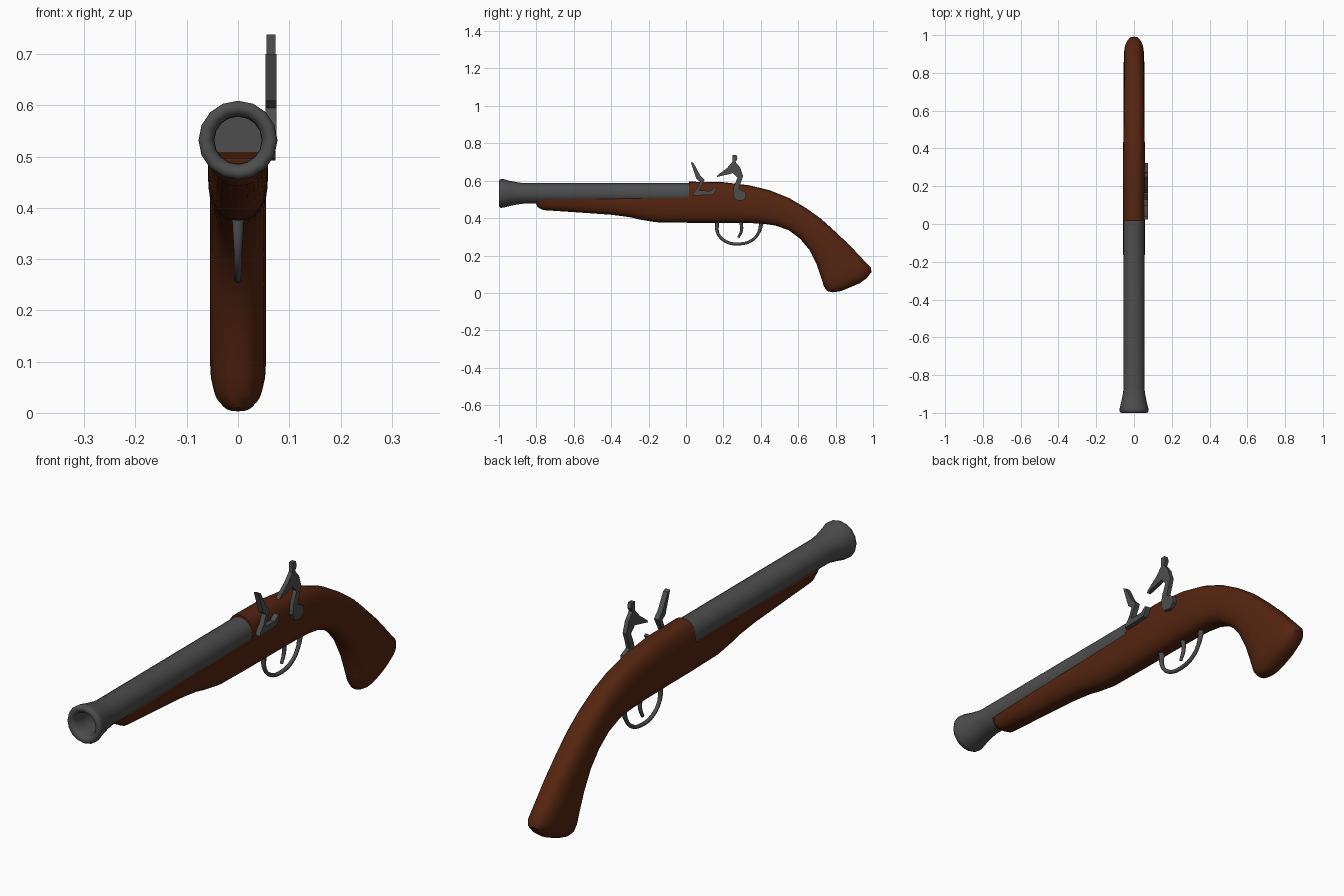
import bpy, bmesh
from math import sin, cos, pi, radians
from mathutils import Vector

cube = bpy.data.objects.get("Cube")
if cube:
    bpy.data.objects.remove(cube)


def material(name, rgb):
    mat = bpy.data.materials.new(name)
    mat.use_nodes = True
    mat.diffuse_color = (*rgb, 1)
    mat.node_tree.nodes["Principled BSDF"].inputs["Base Color"].default_value = (*rgb, 1)
    return mat


wood = material("dark_walnut", (0.09, 0.018, 0.005))
steel = material("gun_steel", (0.075, 0.075, 0.075))


def finish(name, bm, mat, angle=40):
    bmesh.ops.remove_doubles(bm, verts=bm.verts, dist=0.0002)
    bmesh.ops.recalc_face_normals(bm, faces=bm.faces)
    mesh = bpy.data.meshes.new(name)
    bm.to_mesh(mesh)
    bm.free()
    mesh.materials.append(mat)
    obj = bpy.data.objects.new(name, mesh)
    bpy.context.collection.objects.link(obj)
    bpy.ops.object.select_all(action="DESELECT")
    obj.select_set(True)
    bpy.context.view_layer.objects.active = obj
    bpy.ops.object.shade_smooth_by_angle(angle=radians(angle))
    return obj


def loft(name, rings, mat, angle=40):
    """Skin a list of equal closed rings and cap both ends."""
    bm = bmesh.new()
    loops = [[bm.verts.new(p) for p in ring] for ring in rings]
    for a, b in zip(loops, loops[1:]):
        for i in range(len(a)):
            j = (i + 1) % len(a)
            bm.faces.new((a[i], a[j], b[j], b[i]))
    bm.faces.new(loops[0])
    bm.faces.new(loops[-1])
    return finish(name, bm, mat, angle)


def power(v, e):
    return abs(v) ** e * (1 if v >= 0 else -1)


def stock_ring(bottom, top, half, clip=None, sides=24):
    """Rounded-box section spanning a lower and an upper outline point."""
    b, t = Vector((0, *bottom)), Vector((0, *top))
    mid, up = (b + t) / 2, (t - b) / 2
    ring = []
    for i in range(sides):
        a = 2 * pi * i / sides
        p = mid + up * power(sin(a), 0.75)
        p.x = half * power(cos(a), 0.75)
        if clip is not None:
            p.z = min(p.z, clip)
        ring.append(p)
    return ring


# Stock: open fore-end below the barrel, then the full wrist, grip and butt
step = 0.015
fore = [(-0.805, 0.485, 0.035), (-0.795, 0.46, 0.045), (-0.765, 0.443, 0.05),
        (-0.6, 0.432, 0.052), (-0.4, 0.418, 0.053), (-0.3, 0.405, 0.054),
        (-0.25, 0.393, 0.055), (-0.16, 0.378, 0.057), (step, 0.375, 0.058)]
grip = [((step, 0.375), (step, 0.595), 0.058), ((0.2, 0.375), (0.2, 0.592), 0.059),
        ((0.33, 0.374), (0.34, 0.575), 0.059), ((0.41, 0.37), (0.45, 0.548), 0.057),
        ((0.48, 0.36), (0.55, 0.508), 0.055), ((0.55, 0.335), (0.64, 0.455), 0.055),
        ((0.61, 0.29), (0.72, 0.398), 0.055), ((0.66, 0.23), (0.79, 0.335), 0.055),
        ((0.7, 0.15), (0.87, 0.26), 0.055), ((0.725, 0.075), (0.95, 0.175), 0.055),
        ((0.737, 0.035), (0.988, 0.135), 0.054), ((0.755, 0.01), (0.992, 0.112), 0.048),
        ((0.785, 0.003), (0.965, 0.078), 0.036), ((0.83, 0.01), (0.93, 0.052), 0.018)]
rings = [stock_ring((y, z), (y, 0.595), w, 0.509 + step * y) for y, z, w in fore]
rings += [stock_ring(*station) for station in grip]
loft("stock", rings, wood)

# Barrel: flared muzzle, rounded lip and hollow bore
axis_z = 0.532
barrel = [(0.03, 0.055), (-0.87, 0.055), (-0.9, 0.059), (-0.94, 0.067), (-0.975, 0.076),
          (-0.99, 0.077), (-0.998, 0.072), (-1, 0.064), (-0.997, 0.055), (-0.985, 0.047),
          (-0.95, 0.046), (0.01, 0.046)]
loft("barrel", [[(r * cos(2 * pi * i / 16), y, axis_z + r * sin(2 * pi * i / 16))
                 for i in range(16)] for y, r in barrel], steel, 50)


def side_plate(name, outline, x0, x1):
    """Flat lock part cut from an outline on the left side."""
    return loft(name, [[(x, y, z) for y, z in outline] for x in (x0, x1)], steel, 30)


# Cock with jaw and screw knob
side_plate("cock", [(0.25, 0.738), (0.27, 0.738), (0.275, 0.717), (0.265, 0.7), (0.29, 0.67),
                    (0.305, 0.625), (0.29, 0.58), (0.283, 0.556), (0.318, 0.54), (0.322, 0.51),
                    (0.3, 0.492), (0.265, 0.497), (0.25, 0.525), (0.255, 0.567), (0.275, 0.615),
                    (0.25, 0.64), (0.165, 0.62), (0.17, 0.63), (0.22, 0.668), (0.248, 0.7)],
           0.056, 0.073)
# Striking steel with its pan spring
side_plate("frizzen", [(0.025, 0.7), (0.04, 0.695), (0.075, 0.63), (0.1, 0.605), (0.085, 0.575),
                       (0.07, 0.548), (0.13, 0.545), (0.155, 0.565), (0.165, 0.56),
                       (0.145, 0.525), (0.035, 0.52), (0.038, 0.532), (0.06, 0.56),
                       (0.075, 0.595), (0.055, 0.61), (0.03, 0.685)], 0.054, 0.075)


def rod(name, points, radius):
    """Smooth round bar through points in the centre plane; each has a thickness."""
    curve = bpy.data.curves.new(name, "CURVE")
    curve.dimensions = "3D"
    curve.bevel_depth = radius
    curve.bevel_resolution = 2
    curve.use_fill_caps = True
    spline = curve.splines.new("BEZIER")
    spline.resolution_u = 5
    spline.bezier_points.add(len(points) - 1)
    for bp, (y, z, thick) in zip(spline.bezier_points, points):
        bp.co = (0, y, z)
        bp.radius = thick
        bp.handle_left_type = bp.handle_right_type = "AUTO"
    curve.materials.append(steel)
    obj = bpy.data.objects.new(name, curve)
    bpy.context.collection.objects.link(obj)


# Trigger guard and trigger
rod("trigger_guard", [(0.165, 0.385, 1.5), (0.172, 0.315, 1), (0.215, 0.274, 1),
                      (0.285, 0.262, 1), (0.35, 0.28, 1), (0.387, 0.32, 1),
                      (0.405, 0.38, 1.5)], 0.008)
rod("trigger", [(0.293, 0.385, 1.2), (0.297, 0.335, 1), (0.28, 0.295, 0.8)], 0.008)
